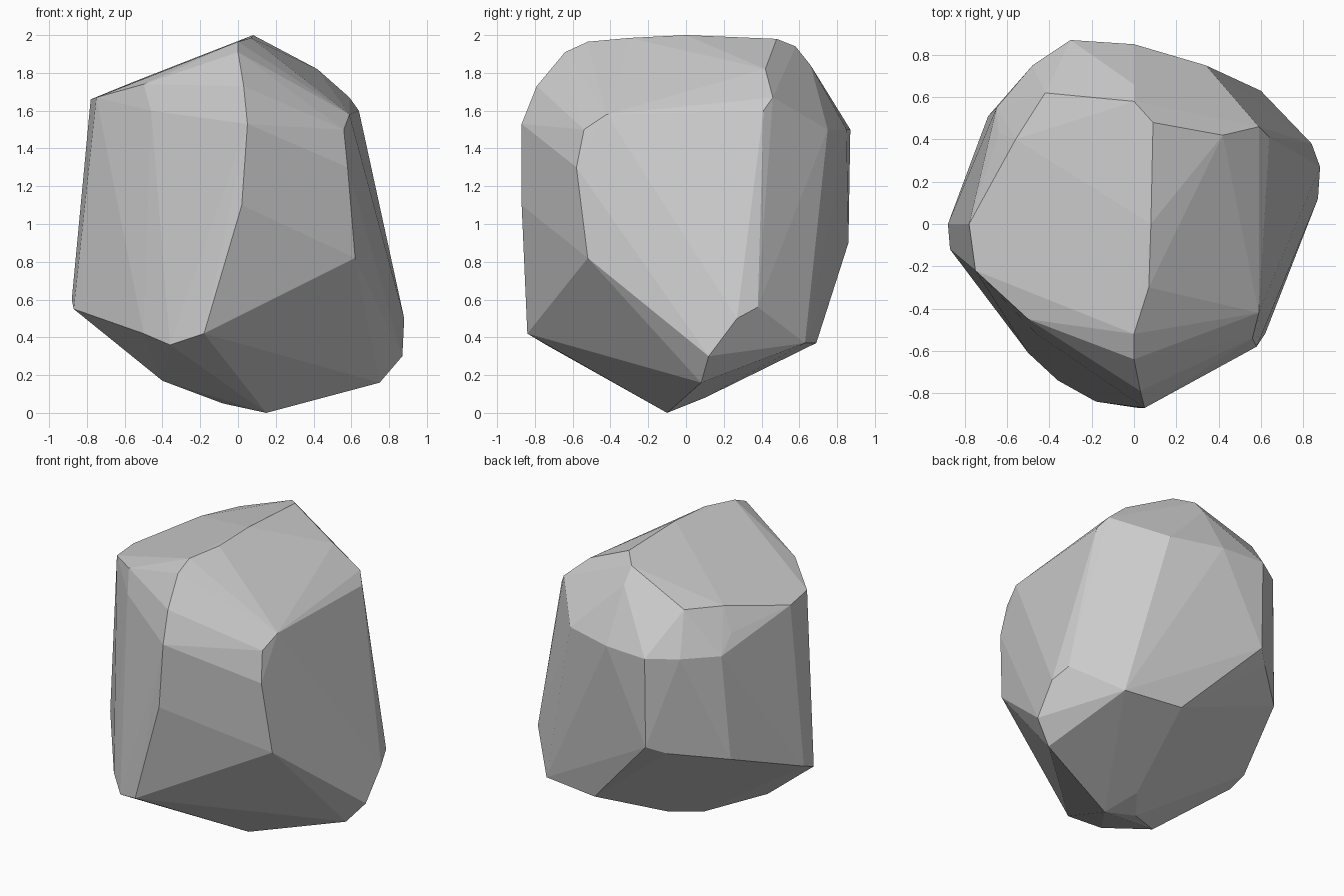
import bpy, bmesh
from math import radians

# Corner points of the boulder, grouped by height; the hull spans flat cleaved faces between them
base = [(.15, -.1, 0), (-.08, -.08, .05), (.06, .1, .08), (.75, .08, .16), (.87, .12, .3),
        (.88, .27, .5), (.84, .38, .56), (.6, .63, .37), (.2, .69, .37), (-.4, .77, .85),
        (-.3, .86, .9), (-.69, .51, .79), (-.88, 0, .6), (-.87, -.12, .55), (-.4, -.3, .17),
        (-.5, -.61, .42), (-.36, -.74, .36), (-.18, -.84, .42), (.05, -.74, .59),
        (.48, -.51, .67), (.62, -.52, .82)]
shoulder = [(.02, -.87, 1.1), (.05, -.87, 1.53), (.58, -.58, 1.3), (.56, -.54, 1.5),
            (.59, -.42, 1.58), (.64, .41, 1.6), (.34, .75, 1.5),
            (0, .85, 1.5), (-.3, .87, 1.5), (-.48, .75, 1.5), (-.65, .55, 1.49),
            (-.64, .43, 1.6), (-.78, 0, 1.66)]
crown = [(.03, -.79, 1.73), (0, -.64, 1.91), (0, -.52, 1.965), (-.5, -.45, 1.74),
         (-.46, -.52, 1.6), (-.75, -.22, 1.67), (-.56, .4, 1.75), (-.42, .62, 1.77),
         (0, .66, 1.84), (0, .58, 1.94), (.09, .48, 1.98), (.08, 0, 2),
         (.42, .42, 1.82), (.59, .46, 1.67), (.07, -.3, 1.985)]

bm = bmesh.new()
for p in base + shoulder + crown:
    bm.verts.new(p)
bmesh.ops.convex_hull(bm, input=bm.verts[:])
loose = [v for v in bm.verts if not v.link_faces]
bmesh.ops.delete(bm, geom=loose, context='VERTS')

# Merge nearly coplanar triangles into broad facets
bmesh.ops.dissolve_limit(bm, angle_limit=radians(3), verts=bm.verts[:], edges=bm.edges[:])
bmesh.ops.recalc_face_normals(bm, faces=bm.faces[:])

mesh = bpy.data.meshes.new("boulder")
bm.to_mesh(mesh)
bm.free()
boulder = bpy.data.objects.new("boulder", mesh)
bpy.context.collection.objects.link(boulder)
